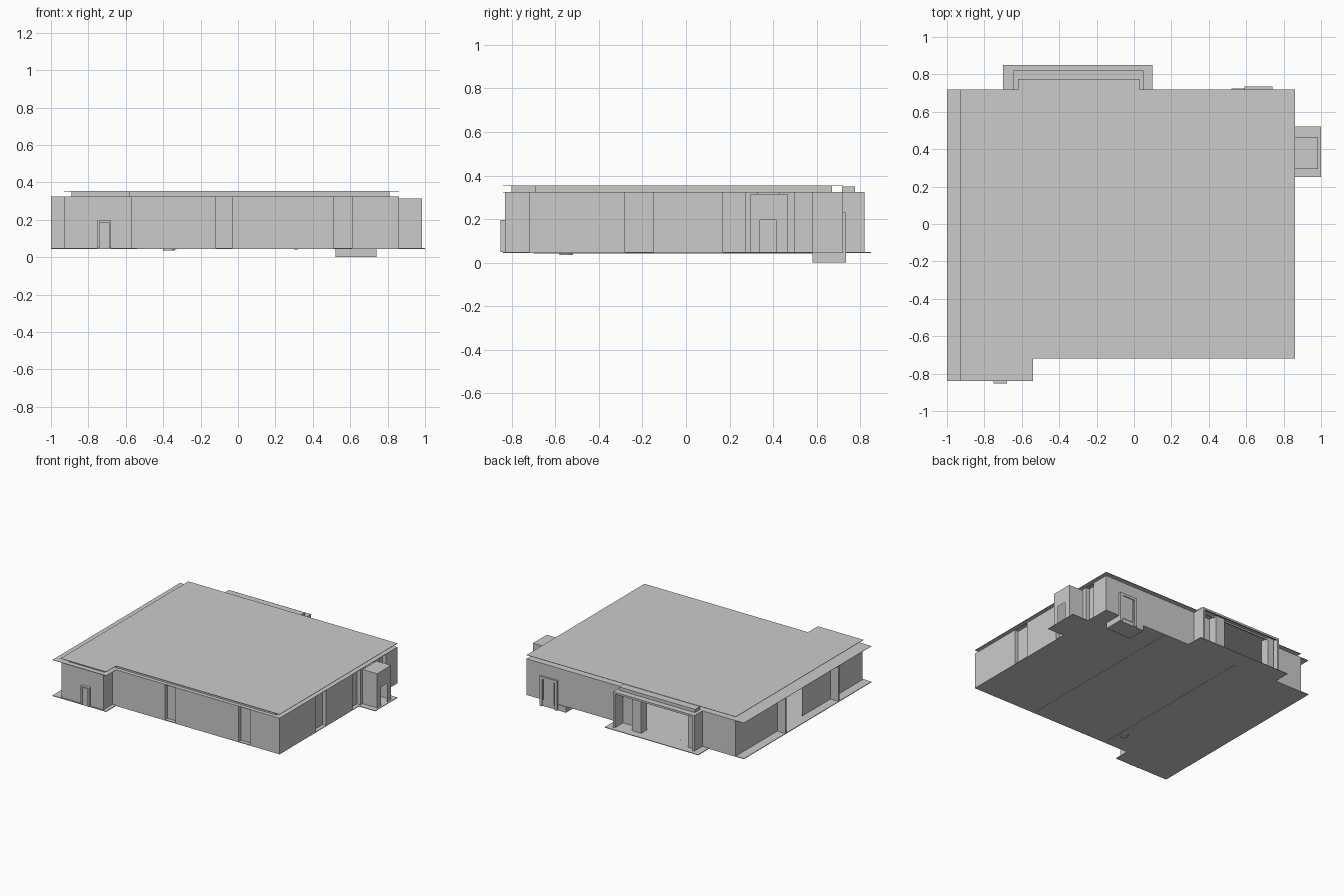
import bpy, bmesh

cube = bpy.data.objects.get("Cube")
if cube:
    bpy.data.objects.remove(cube, do_unlink=True)

FLOOR, EAVE, TOP = 0.05, 0.325, 0.355

grey = bpy.data.materials.new("plain_grey")
grey.use_nodes = True
colour = (0.6, 0.6, 0.6, 1)
grey.diffuse_color = colour
grey.node_tree.nodes["Principled BSDF"].inputs["Base Color"].default_value = colour


def finish(name, bm):
    mesh = bpy.data.meshes.new(name)
    bm.to_mesh(mesh)
    bm.free()
    mesh.materials.append(grey)
    obj = bpy.data.objects.new(name, mesh)
    bpy.context.collection.objects.link(obj)
    return obj


def box(name, x, y, z):
    """Box from (low, high) ranges on each axis."""
    bm = bmesh.new()
    bmesh.ops.create_cube(bm, size=1)
    for v in bm.verts:
        for i, (lo, hi) in enumerate((x, y, z)):
            v.co[i] = hi if v.co[i] > 0 else lo
    return finish(name, bm)


def wall(name, path, low=FLOOR, high=EAVE):
    """Upright thin wall along a plan path."""
    bm = bmesh.new()
    rows = [[bm.verts.new((x, y, z)) for x, y in path] for z in (low, high)]
    for i in range(len(path) - 1):
        bm.faces.new((rows[0][i], rows[0][i + 1], rows[1][i + 1], rows[1][i]))
    return finish(name, bm)


def slab(name, outline, low, high):
    """Flat plate with a plan outline."""
    bm = bmesh.new()
    face = bm.faces.new([bm.verts.new((x, y, low)) for x, y in outline])
    grown = bmesh.ops.extrude_face_region(bm, geom=[face])
    for item in grown["geom"]:
        if isinstance(item, bmesh.types.BMVert):
            item.co.z = high
    bmesh.ops.recalc_face_normals(bm, faces=bm.faces)
    return finish(name, bm)


def footprint(left, right=0.86, front=-0.72, back=0.72, wing_front=-0.84, wing_right=-0.54):
    return [(left, wing_front), (wing_right, wing_front), (wing_right, front),
            (right, front), (right, back), (left, back)]


def front_niche(a, b, d=0.03):
    return [(a, -0.72), (a, -0.72 + d), (b, -0.72 + d), (b, -0.72)]


def side_niche(a, b, d=0.03):
    return [(0.86, a), (0.86 - d, a), (0.86 - d, b), (0.86, b)]


# Floor and two-level flat roof
slab("floor", footprint(-1.0), 0.045, FLOOR)
slab("lower_roof", footprint(-1.0), EAVE - 0.002, EAVE)
slab("upper_roof", footprint(-0.93), TOP - 0.003, TOP)
ring = footprint(-0.89, 0.81, -0.69, 0.67, -0.80, -0.58)
wall("roof_upstand", ring + ring[:1], EAVE, TOP)

# Outer walls, broken at the large openings
wall("front_wall", [(-0.93, -0.09), (-0.93, -0.83), (-0.57, -0.83), (-0.57, -0.72)]
     + front_niche(-0.12, -0.03) + front_niche(0.51, 0.61)
     + [(0.86, -0.72)] + side_niche(-0.28, -0.15) + side_niche(0.17, 0.27)
     + [(0.86, 0.33)])
wall("back_wall", [(0.86, 0.43)] + side_niche(0.5, 0.58)
     + [(0.86, 0.72), (-0.17, 0.72)])
wall("corner_wall", [(-0.57, 0.72), (-0.93, 0.72), (-0.93, 0.2)])

# Jamb fins on the open side
for y in (0.2, -0.45):
    box("side_fin", (-1.0, -0.93), (y, y + 0.012), (FLOOR, EAVE))

# Front wing door with raised frame
box("front_door", (-0.745, -0.685), (-0.842, -0.83), (FLOOR, 0.185))
for x in (-0.75, -0.69):
    box("front_door_jamb", (x, x + 0.01), (-0.852, -0.83), (FLOOR, 0.195))
box("front_door_head", (-0.75, -0.68), (-0.852, -0.83), (0.185, 0.195))

# Side vestibule with an open doorway
slab("vestibule_pad", [(0.86, 0.25), (1.0, 0.25), (1.0, 0.52), (0.86, 0.52)], 0.045, FLOOR)
wall("vestibule_front", [(0.86, 0.295), (0.985, 0.295), (0.985, 0.34)], FLOOR, 0.315)
wall("vestibule_back", [(0.985, 0.415), (0.985, 0.465), (0.86, 0.465)], FLOOR, 0.315)
wall("vestibule_head", [(0.985, 0.34), (0.985, 0.415)], 0.195, 0.315)
box("vestibule_roof", (0.86, 0.985), (0.295, 0.465), (0.311, 0.315))

# Back porch: paving, piers, side fins and canopy bars
box("porch_paving", (-0.7, 0.1), (0.72, 0.85), (0.045, FLOOR))
for a, b in ((-0.62, -0.57), (-0.17, -0.09)):
    box("porch_pier", (a, b), (0.72, 0.79), (FLOOR, EAVE))
for x in (-0.645, 0.035):
    box("porch_fin", (x, x + 0.015), (0.72, 0.82), (FLOOR, EAVE))
for y in (0.765, 0.81):
    box("canopy_bar", (-0.645, 0.05), (y, y + 0.01), (0.31, EAVE))
box("canopy", (-0.645, 0.05), (0.72, 0.82), (EAVE - 0.004, EAVE))
box("canopy_trim", (-0.62, 0.03), (0.715, 0.775), (EAVE, TOP - 0.005))

# Back door with frame and the sunken step
box("step_block", (0.52, 0.74), (0.58, 0.725), (0.0, 0.045))
box("back_door", (0.62, 0.71), (0.72, 0.728), (0.03, 0.21))
for x in (0.59, 0.72):
    box("back_door_jamb", (x, x + 0.02), (0.72, 0.735), (0.0, 0.23))
box("back_door_head", (0.59, 0.74), (0.72, 0.735), (0.21, 0.23))

# Underside seams and drain
for x in (0.3, -0.35):
    box("floor_seam", (x, x + 0.02), (-0.7, 0.7), (0.042, 0.045))
bm = bmesh.new()
bmesh.ops.create_cone(bm, cap_ends=True, segments=16, radius1=0.03, radius2=0.03, depth=0.01)
bmesh.ops.translate(bm, verts=bm.verts, vec=(-0.37, -0.55, 0.041))
finish("floor_drain", bm)
